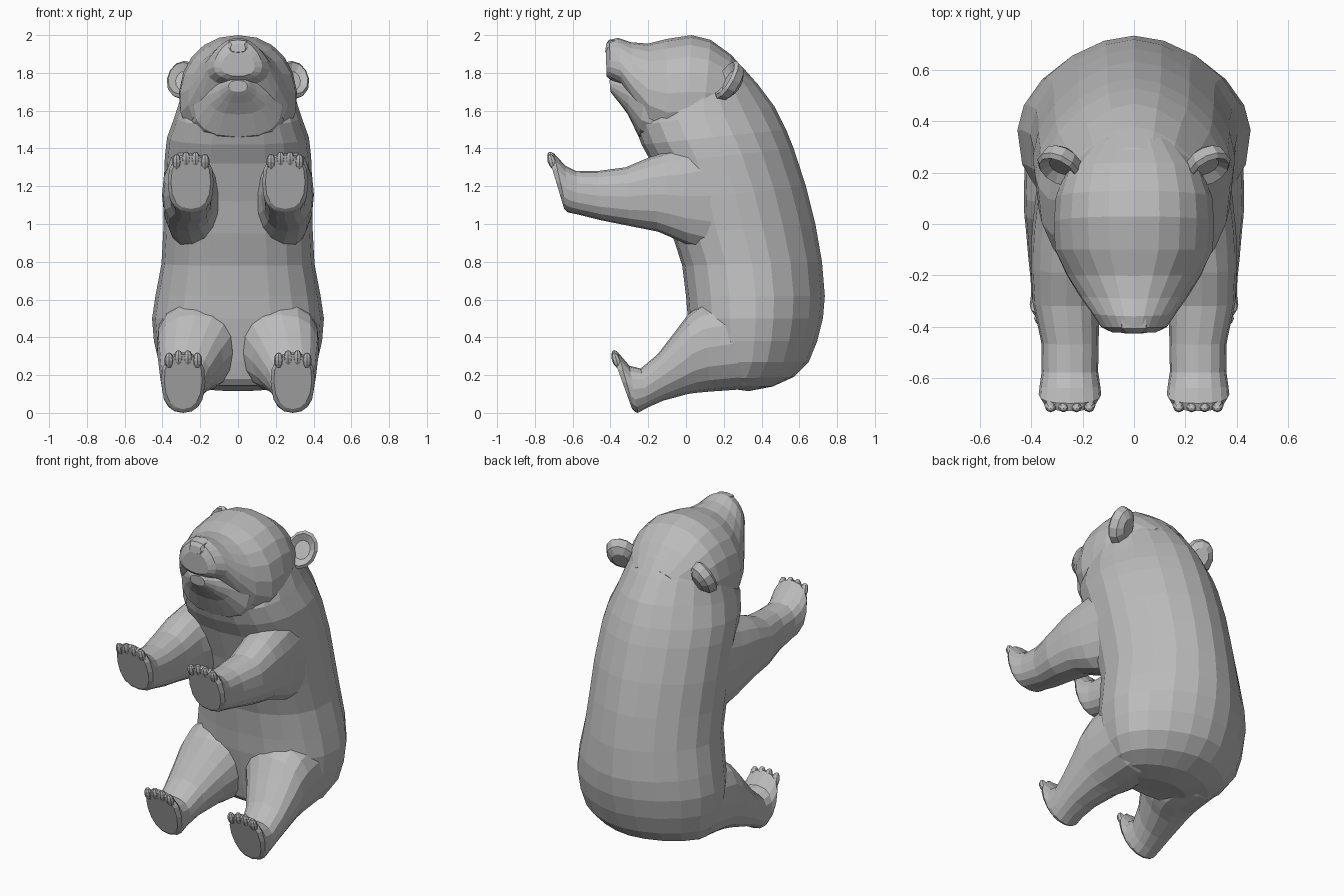
import bpy, bmesh, math
from mathutils import Vector

fur = bpy.data.materials.new("grey_fur")
fur.diffuse_color = (0.5, 0.5, 0.5, 1)


def finish(bm, name):
    bmesh.ops.recalc_face_normals(bm, faces=bm.faces)
    me = bpy.data.meshes.new(name)
    bm.to_mesh(me)
    bm.free()
    me.materials.append(fur)
    ob = bpy.data.objects.new(name, me)
    bpy.context.collection.objects.link(ob)
    return ob


def skin(bm, loops):
    """Bridge a list of point loops and cap both ends."""
    rows = [[bm.verts.new(p) for p in loop] for loop in loops]
    n = len(rows[0])
    for r0, r1 in zip(rows, rows[1:]):
        for i in range(n):
            j = (i + 1) % n
            bm.faces.new((r0[i], r0[j], r1[j], r1[i]))
    bm.faces.new(rows[0])
    bm.faces.new(rows[-1])


def loft(name, rings, power=2.0, power_b=None, taper=0.0, n=20, side=1):
    """Each ring: y, z of one edge; y, z of the opposite edge; centre x; half width; taper."""
    loops = []
    for y0, z0, y1, z1, xc, hw, *own in rings:
        tp = own[0] if own else taper
        loop = []
        for i in range(n):
            t = 2 * math.pi * i / n
            c, s = math.cos(t), math.sin(t)
            p = power if s >= 0 else (power_b or power)
            c = math.copysign(abs(c) ** (2 / p), c)
            s = math.copysign(abs(s) ** (2 / p), s)
            x = xc + hw * c * (1 - tp * s)
            loop.append((side * x, (y0 + y1) / 2 + (y0 - y1) / 2 * s,
                         (z0 + z1) / 2 + (z0 - z1) / 2 * s))
        loops.append(loop)
    bm = bmesh.new()
    skin(bm, loops)
    return finish(bm, name)


# Torso, from rump to nape (front edge, back edge)
loft("torso", [
    (.16, .14, .33, .115, 0, .17),
    (.10, .145, .46, .14, 0, .29),
    (.07, .18, .57, .19, 0, .365),
    (.05, .27, .65, .27, 0, .42),
    (.03, .38, .695, .38, 0, .445),
    (.01, .50, .725, .50, 0, .455),
    (.00, .62, .735, .62, 0, .437),
    (-.02, .78, .72, .80, 0, .405),
    (-.075, .95, .685, 1.0, 0, .395),
    (-.115, 1.12, .635, 1.2, 0, .395),
    (-.18, 1.32, .57, 1.4, 0, .387),
    (-.235, 1.42, .53, 1.5, 0, .375),
    (-.272, 1.52, .47, 1.62, 0, .335),
    (-.20, 1.65, .38, 1.74, 0, .295),
    (-.10, 1.78, .30, 1.83, 0, .26),
    (.00, 1.90, .20, 1.91, 0, .16),
], power=2.4, power_b=1.78)

# Head, from the nape to the muzzle (top edge, bottom edge)
loft("head", [
    (.34, 1.78, .27, 1.55, 0, .17),
    (.24, 1.895, .18, 1.46, 0, .265, .05),
    (.13, 1.975, .08, 1.42, 0, .305, .08),
    (.03, 2.00, -.01, 1.40, 0, .312, .08),
    (-.10, 1.98, -.10, 1.40, 0, .308, .10),
    (-.20, 1.955, -.195, 1.47, 0, .26, .18),
    (-.29, 1.962, -.275, 1.61, 0, .205, .25),
    (-.36, 1.985, -.34, 1.73, 0, .157, .30),
    (-.405, 1.975, -.40, 1.762, 0, .122, .30),
    (-.425, 1.92, -.42, 1.782, 0, .085, .25),
], power=2.2)

# Lower jaw and throat
loft("jaw", [
    (-.02, 1.78, -.10, 1.38, 0, .29),
    (-.20, 1.79, -.25, 1.46, 0, .235),
    (-.30, 1.78, -.308, 1.58, 0, .16),
    (-.36, 1.77, -.352, 1.64, 0, .10),
    (-.395, 1.77, -.385, 1.68, 0, .065),
    (-.405, 1.76, -.40, 1.70, 0, .05),
], power=2.4, n=16)

# Nose pad
loft("nose", [
    (-.36, 1.98, -.36, 1.90, 0, .055),
    (-.408, 1.975, -.41, 1.90, 0, .055),
    (-.422, 1.955, -.428, 1.91, 0, .04),
], power=4, n=8)

# Limb paths, from inside the body to the sole
ARM = [
    (.30, 1.50, .30, .85, .20, .13),
    (.12, 1.46, .16, .84, .225, .155),
    (-.03, 1.405, .01, .89, .24, .157),
    (-.11, 1.38, -.08, .93, .25, .152),
    (-.19, 1.355, -.15, .96, .262, .14),
    (-.32, 1.30, -.30, .99, .265, .13),
    (-.47, 1.28, -.45, 1.02, .25, .112),
    (-.58, 1.28, -.57, 1.05, .25, .11),
    (-.64, 1.31, -.62, 1.06, .25, .118),
    (-.70, 1.375, -.63, 1.065, .25, .122),
    (-.73, 1.365, -.645, 1.08, .25, .105),
]
LEG = [
    (.48, .52, .46, .20, .19, .17),
    (.28, .62, .30, .125, .215, .21),
    (.08, .575, .13, .113, .215, .215),
    (.01, .52, .06, .107, .23, .198),
    (-.05, .44, .01, .10, .25, .172),
    (-.15, .31, -.12, .065, .28, .132),
    (-.24, .235, -.20, .03, .29, .113),
    (-.30, .25, -.255, .00, .29, .112),
    (-.36, .32, -.27, .005, .29, .117),
    (-.39, .31, -.285, .02, .29, .10),
]


def toes(name, side, xc, y, z):
    """Four small toes along the top of a paw."""
    bm = bmesh.new()
    for k in (-1.5, -.5, .5, 1.5):
        new = bmesh.ops.create_uvsphere(bm, u_segments=8, v_segments=6, radius=1)["verts"]
        drop = .012 if abs(k) > 1 else 0
        for v in new:
            v.co = Vector((side * (xc + k * .05) + v.co.x * .025,
                           y + v.co.y * .024 - v.co.z * .012,
                           z - drop + v.co.z * .042))
    finish(bm, name)


def ear(name, side):
    """Cupped disc, tilted back and outward."""
    centre = Vector((.293, .215, 1.765))
    a = Vector((.91, .41, 0)).normalized()
    b = Vector((-.1, .45, .88)).normalized()
    back = b.cross(a).normalized()
    loops = []
    for r, d in ((.5, .07), (.88, .045), (1, 0), (.85, -.015), (.5, .012)):
        loop = []
        for i in range(12):
            t = 2 * math.pi * i / 12
            p = centre + a * (.092 * r * math.cos(t)) + b * (.112 * r * math.sin(t)) + back * d
            loop.append((side * p.x, p.y, p.z))
        loops.append(loop)
    bm = bmesh.new()
    skin(bm, loops)
    finish(bm, name)


# Paired limbs, toes and ears
for side, tag in ((-1, "left"), (1, "right")):
    loft("arm_" + tag, ARM, power=2.4, n=16, side=side)
    loft("leg_" + tag, LEG, power=2.3, taper=-.06, n=16, side=side)
    toes("hand_toes_" + tag, side, .25, -.708, 1.341)
    toes("foot_toes_" + tag, side, .29, -.368, .29)
    ear("ear_" + tag, side)
